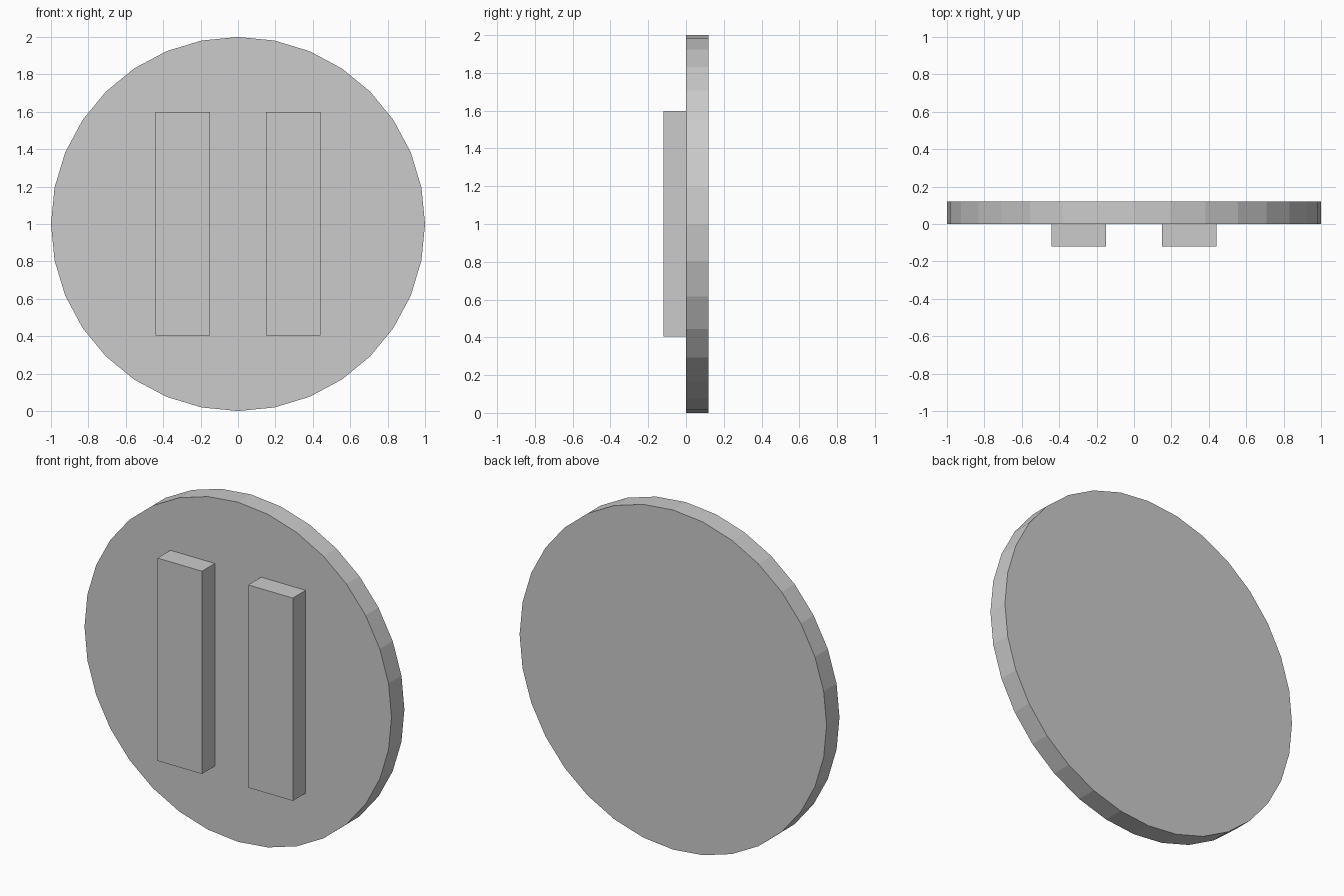
import bpy
import math

if "Cube" in bpy.data.objects:
    bpy.data.objects.remove(bpy.data.objects["Cube"])

DEPTH = 0.12   # thickness of the disc and of the raised bars

# Upright 32-sided disc, front face on y = 0
bpy.ops.mesh.primitive_cylinder_add(
    vertices=32, radius=1.0, depth=DEPTH,
    location=(0, DEPTH / 2, 1), rotation=(math.pi / 2, 0, 0))
disc = bpy.context.object
disc.name = "disc"
bpy.ops.object.transform_apply(location=False, rotation=True, scale=True)


# Raised upright bars on the front face
def add_bar(name, x):
    bpy.ops.mesh.primitive_cube_add(size=1, location=(x, -DEPTH / 2, 1.002))
    bar = bpy.context.object
    bar.name = name
    bar.scale = (0.29, DEPTH, 1.194)
    bpy.ops.object.transform_apply(location=False, rotation=False, scale=True)


for side, name in ((-1, "left_bar"), (1, "right_bar")):
    add_bar(name, side * 0.296)
